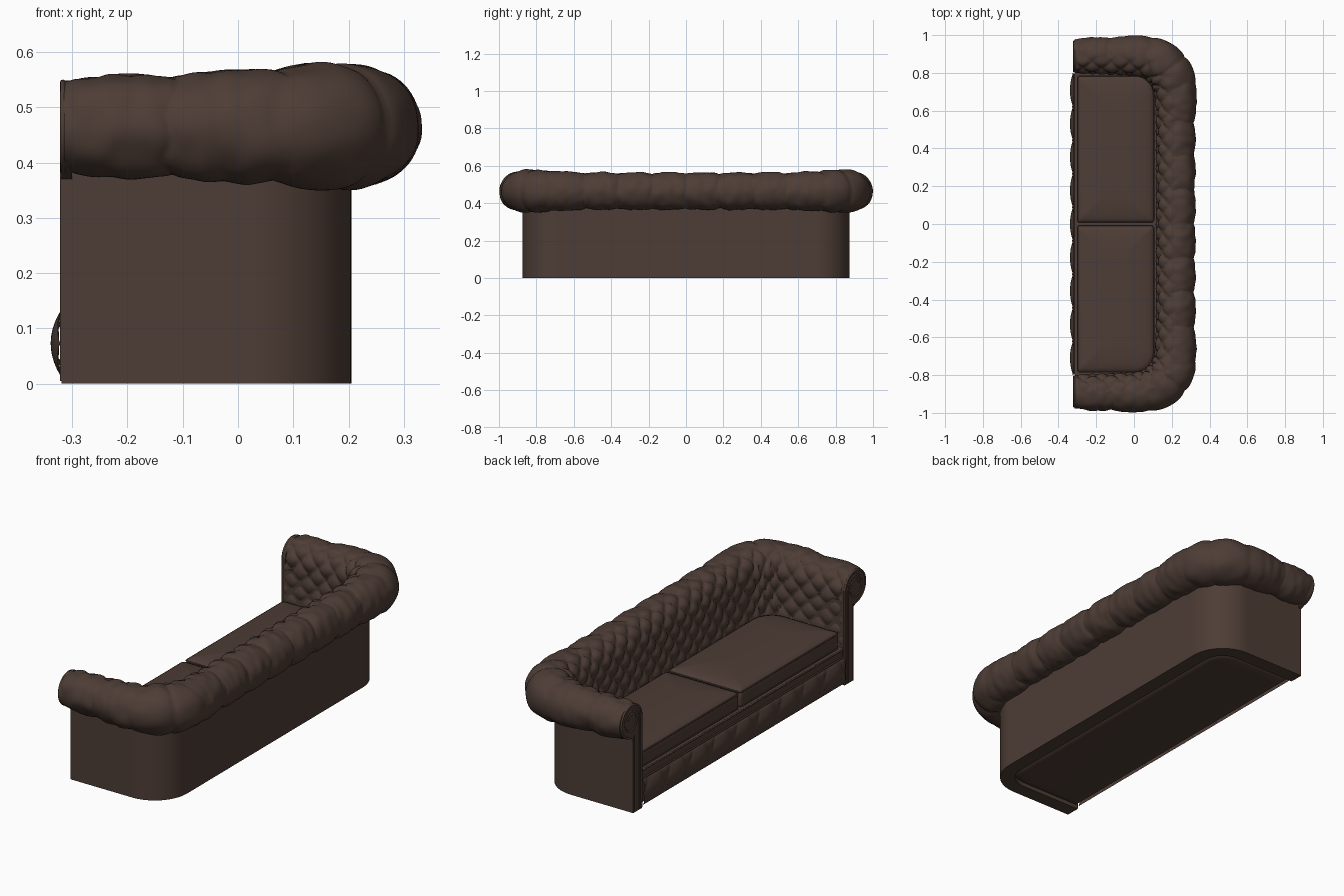
import bpy, bmesh, math
from math import sin, cos, pi, radians
from mathutils import Vector, noise

if "Cube" in bpy.data.objects:
    bpy.data.objects.remove(bpy.data.objects["Cube"])

leather = bpy.data.materials.new("dark brown leather")
leather.diffuse_color = (0.075, 0.046, 0.036, 1)
leather.use_nodes = True
leather.node_tree.nodes["Principled BSDF"].inputs["Base Color"].default_value = leather.diffuse_color

# inner line of the U-shaped wall
FX, BX, IY, R = -0.315, 0.125, 0.795, 0.10
RZ, RD = 0.465, 0.10          # roll centre height and outward offset


def finish(bm, name, angle=40):
    bmesh.ops.recalc_face_normals(bm, faces=bm.faces)
    me = bpy.data.meshes.new(name)
    bm.to_mesh(me)
    bm.free()
    ob = bpy.data.objects.new(name, me)
    bpy.context.collection.objects.link(ob)
    me.materials.append(leather)
    bpy.ops.object.select_all(action='DESELECT')
    ob.select_set(True)
    bpy.context.view_layer.objects.active = ob
    bpy.ops.object.shade_smooth_by_angle(angle=radians(angle))
    return ob


def skin(bm, rings, closed):
    vs = [[bm.verts.new(p) for p in r] for r in rings]
    n = len(vs[0])
    for a, b in zip(vs, vs[1:]):
        for j in range(n if closed else n - 1):
            k = (j + 1) % n
            bm.faces.new((a[j], a[k], b[k], b[j]))
    return vs


def tube(name, pts, r=0.005, cyclic=False):
    cu = bpy.data.curves.new(name, 'CURVE')
    cu.dimensions = '3D'
    cu.bevel_depth, cu.bevel_resolution = r, 2
    cu.use_fill_caps = True
    sp = cu.splines.new('POLY')
    sp.points.add(len(pts) - 1)
    for q, p in zip(sp.points, pts):
        q.co = (*p, 1)
    sp.use_cyclic_u = cyclic
    cu.materials.append(leather)
    ob = bpy.data.objects.new(name, cu)
    bpy.context.collection.objects.link(ob)


def box(name, x0, x1, y0, y1, z0, z1, bevel=0.004):
    bm = bmesh.new()
    bmesh.ops.create_cube(bm, size=1)
    for v in bm.verts:
        v.co = ((x0 + x1) / 2 + v.co.x * (x1 - x0), (y0 + y1) / 2 + v.co.y * (y1 - y0),
                (z0 + z1) / 2 + v.co.z * (z1 - z0))
    bmesh.ops.bevel(bm, geom=bm.edges[:], offset=bevel, segments=2, affect='EDGES', profile=0.5)
    return finish(bm, name)


# path around the U: s = 0 in the middle of the back
HB = IY - R                    # half straight back
ARC = (R + 0.05) * pi / 2
HALF = HB + ARC + (BX - R - FX)


def path(s):
    sg, a = (1 if s >= 0 else -1), abs(s)
    if a < HB:
        return BX, s, 1, 0
    if a < HB + ARC:
        t = (a - HB) / ARC * pi / 2
        return BX - R + R * cos(t), sg * (HB + R * sin(t)), cos(t), sg * sin(t)
    return BX - R - (a - HB - ARC), sg * IY, 0, sg


def outline_of(x0, x1, y0, y1, radii):
    """rounded outline; radii for back-left, front-left, front-right, back-right corners"""
    pts = []
    for k, r in enumerate(radii):
        ox = x1 - r if k in (0, 3) else x0 + r
        oy = y1 - r if k < 2 else y0 + r
        for q in range(9):
            t = radians(k * 90 + q * 11.25)
            pts.append((ox + r * cos(t), oy + r * sin(t)))
    return pts


def stack(name, pts, levels, sg=1, angle=40):
    """stacked inset copies of an outline, capped at both ends"""
    xs, ys = [p[0] for p in pts], [p[1] for p in pts]
    mx, my = (min(xs) + max(xs)) / 2, (min(ys) + max(ys)) / 2
    hx, hy = max(xs) - mx, max(ys) - my
    rings = [[(mx + (x - mx) * (1 - i / hx), sg * (my + (y - my) * (1 - i / hy)), z) for x, y in pts]
             for i, z in levels]
    bm = bmesh.new()
    vs = skin(bm, rings, True)
    bm.faces.new(vs[0])
    bm.faces.new(vs[-1])
    finish(bm, name, angle)
    return rings


# outer shell wall
bm = bmesh.new()
rings = []
for i in range(161):
    x, y, nx, ny = path(-HALF + 2 * HALF * i / 160)
    rings.append([(x + nx * d, y + ny * d, z) for d, z in
                  ((0.008, 0), (0.08, 0), (0.08, 0.42), (0.008, 0.42))])
vs = skin(bm, rings, True)
bm.faces.new(vs[0])
bm.faces.new(vs[-1])
finish(bm, "outer_shell")

# tufted inner back and arms running into the pleated roll
NS, NP = 400, 84
Z0 = 0.16
L1 = RZ - Z0
SEAM = HB + ARC * 0.42         # deep corner seam
bm = bmesh.new()
rings = []
for i in range(NS + 1):
    s = -HALF + 2 * HALF * i / NS
    x, y, nx, ny = path(s)
    a = abs(s)
    corner = math.exp(-((a - SEAM) / 0.13) ** 2)
    front = max(0, (a - HB - ARC) / (HALF - HB - ARC))
    rad = 0.089 - 0.010 * front + 0.017 * corner
    end = min(1, 0.4 + (HALF - a) / 0.03)
    ring = []
    total = L1 + 0.1 * radians(290)
    for j in range(NP + 1):
        v = total * j / NP
        ang = max(0, v - L1) / 0.1          # turn over the roll
        wob = noise.noise(Vector((s * 9, v * 9, 3.1)))
        u, w = (s + 0.008 * wob) / 0.098, (v + 0.01 * wob) / 0.105
        tuft = abs(sin(pi * (u + w)) * sin(pi * (u - w))) ** 0.45
        # pleats wander a little and carry small wrinkles
        ps = s + 0.02 * noise.noise(Vector((s * 6, ang * 1.3, 8)))
        pleat = abs(sin(pi * ps / 0.18)) ** 0.55
        pleat = 0.8 * pleat + 0.35 * noise.noise(Vector((s * 24, ang * 1.5, 1)))
        seam = math.exp(-abs(a - SEAM) / 0.012)
        m = min(1, max(0, (ang - 0.9) / 0.7))
        disp = (0.021 * tuft * (1 - m) + (0.015 * pleat - 0.011 * seam) * m) * end
        if v < L1:
            d, z = RD - rad - disp, Z0 + v
        else:
            d = RD - (rad + disp) * cos(ang)
            z = RZ + (rad + disp) * sin(ang)
        ring.append((x + nx * d, y + ny * d, z))
    rings.append(ring)
vs = skin(bm, rings, False)
bm.faces.new(vs[0])
bm.faces.new(vs[-1])
finish(bm, "tufted_back_and_roll", 60)

# arm front facings with piping and scroll
for sg, side in ((1, "left"), (-1, "right")):
    cy = IY + RD - 0.008
    FR = 0.084
    out = [(cy - FR, 0)] + [(cy - FR * cos(t), RZ + FR * sin(t))
                            for t in [radians(k * 10) for k in range(0, 27)]]
    out += [(0.874, 0.37), (0.874, 0)]
    bm = bmesh.new()
    vs = skin(bm, [[(-0.319, sg * y, z) for y, z in out], [(-0.30, sg * y, z) for y, z in out]], True)
    for r in vs:
        bm.faces.new(r)
    finish(bm, side + "_arm_facing")
    for ins, turns in ((0.004, 26), (0.022, 52)):
        r = FR - ins
        pts = [(-0.317, sg * (cy - r), 0.005)]
        for q in range(turns + 1):
            t = radians(q * 10)
            rr = r - (0 if turns < 30 else 0.03 * q / turns)
            pts.append((-0.317, sg * (cy - rr * cos(t)), RZ + rr * sin(t)))
        tube(side + "_scroll_piping", pts, 0.0055)
    tube(side + "_outer_piping", [(-0.317, sg * 0.868, 0.005), (-0.317, sg * 0.868, 0.385)], 0.0055)

# upholstered seat base, soft underneath, and front rail
stack("seat_base", outline_of(-0.312, 0.134, -0.804, 0.804, (0.10, 0.005, 0.005, 0.10)),
      ((0.06, 0.002), (0.035, 0.004), (0.015, 0.010), (0.004, 0.022), (0, 0.04), (0, 0.186)), 1, 60)
box("front_rail", -0.316, -0.29, -0.80, 0.80, 0.142, 0.185, 0.008)
for z in (0.142, 0.183):
    tube("rail_piping", [(-0.315, -0.797, z), (-0.315, 0.797, z)], 0.004)

# pleated front panel
bm = bmesh.new()
rings = []
for i in range(217):
    q = 9 * i / 216
    ring = []
    for j in range(21):
        t = j / 20
        # pleats at top and bottom meeting in buttoned half-diamonds
        edge = abs(sin(pi * (q + 0.25 * (2 * t - 1)))) * abs(sin(pi * (q - 0.25 * (2 * t - 1))))
        ring.append((-0.312 - 0.027 * sin(pi * t) ** 0.6 * (0.35 + 0.65 * edge ** 0.35),
                     -0.798 + 1.596 * i / 216, 0.006 + 0.134 * t))
    rings.append(ring)
skin(bm, rings, False)
finish(bm, "pleated_front_panel", 60)

# two seat cushions with one rounded back corner each
for sg, side in ((1, "left"), (-1, "right")):
    pts = outline_of(-0.303, 0.108, 0.004, 0.788, (0.10, 0.015, 0.015, 0.015))
    rings = stack(side + "_seat_cushion", pts, (
        (0.012, 0.186), (0.004, 0.192), (0.003, 0.215), (0.002, 0.235), (0.004, 0.262), (0.009, 0.269),
        (0.025, 0.276), (0.05, 0.281), (0.09, 0.286), (0.14, 0.289), (0.19, 0.290)), sg)
    for k in (1, 4):
        tube(side + "_cushion_piping", rings[k], 0.0035, True)
